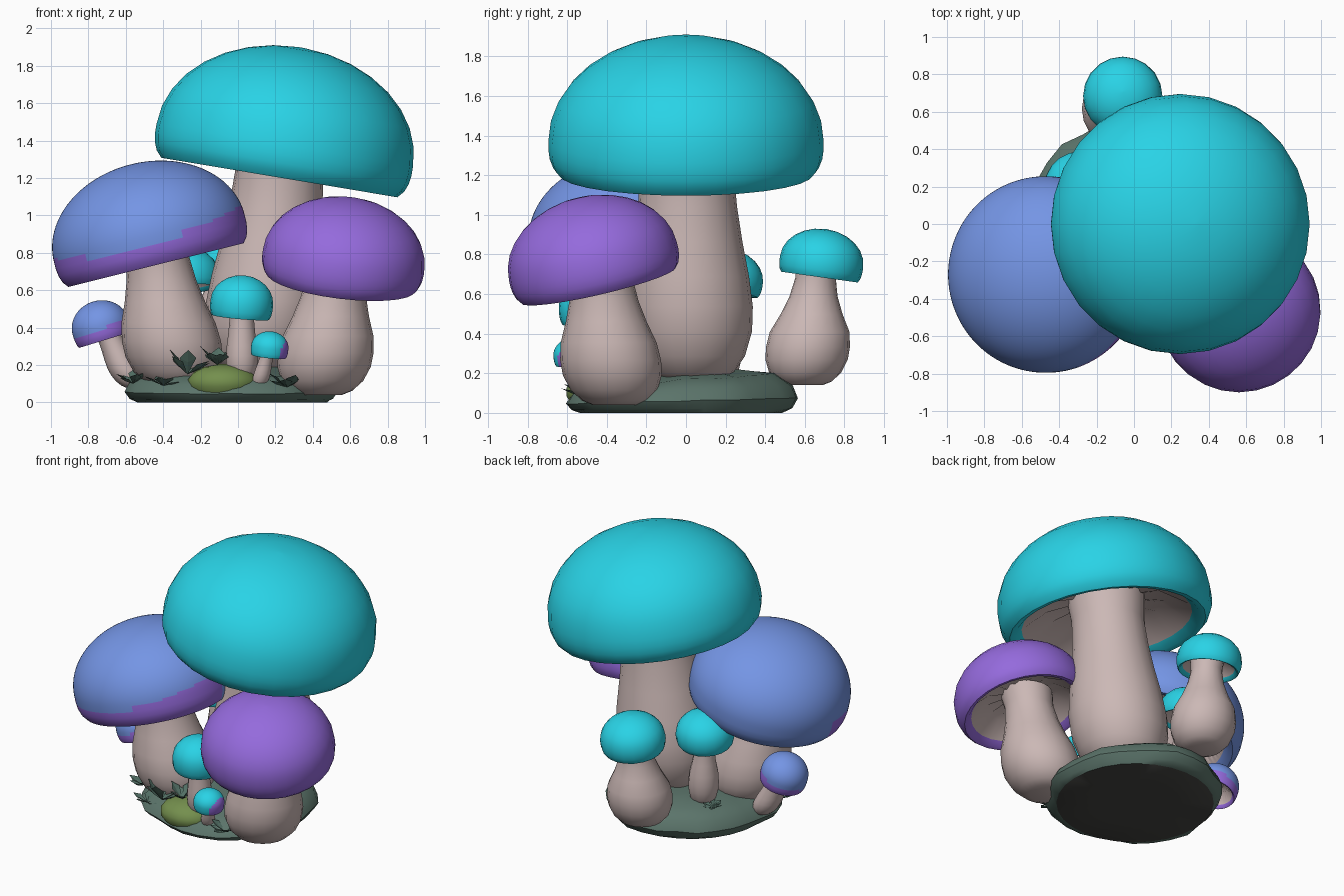
import bpy, math, random
from mathutils import Vector, Matrix

if "Cube" in bpy.data.objects:
    bpy.data.objects.remove(bpy.data.objects["Cube"])

random.seed(4)
TAU = 2 * math.pi


def mat(name, r, g, b):
    m = bpy.data.materials.new(name)
    m.diffuse_color = (r, g, b, 1)
    m.use_nodes = True
    m.node_tree.nodes["Principled BSDF"].inputs["Base Color"].default_value = m.diffuse_color
    return m


CYAN = mat("cyan cap", 0.022, 0.65, 0.79)
BLUE = mat("blue cap", 0.175, 0.30, 0.78)
PURPLE = mat("purple cap", 0.30, 0.145, 0.72)
STEM = mat("pale stem", 0.60, 0.48, 0.465)
SOIL = mat("grey green ground", 0.105, 0.175, 0.145)
DARK = mat("dark underside", 0.06, 0.06, 0.055)
MOSS = mat("olive moss", 0.175, 0.275, 0.075)
LEAF = mat("dark leaf", 0.085, 0.16, 0.13)


def make(name, verts, faces, mats, rule=None, smooth=True, angle=50):
    """Mesh object; rule(face centre, face index) gives the material slot."""
    me = bpy.data.meshes.new(name)
    me.from_pydata([tuple(v) for v in verts], [], faces)
    for m in mats:
        me.materials.append(m)
    me.validate()
    for p in me.polygons:
        p.use_smooth = smooth
        if rule:
            p.material_index = rule(p.center, p.index)
    if smooth:
        me.set_sharp_from_angle(angle=math.radians(angle))
    ob = bpy.data.objects.new(name, me)
    bpy.context.collection.objects.link(ob)
    return ob


def loft(rings):
    """Join equal-length closed rings and fill both ends."""
    n = len(rings[0])
    verts = [v for r in rings for v in r]
    faces = []
    for i in range(len(rings) - 1):
        for j in range(n):
            k = (j + 1) % n
            faces.append((i * n + j, i * n + k, (i + 1) * n + k, (i + 1) * n + j))
    faces.append(tuple(reversed(range(n))))
    faces.append(tuple((len(rings) - 1) * n + j for j in range(n)))
    return verts, faces


def cap(name, centre, R, H, lip, rx, ry, colour, second=None, rule=None, n=28, dome=8):
    """Tilted dome with a rounded lip and a hollow, ridged pale underside."""
    inner = [(0.22, 0.06 * H), (0.55, -0.02 * H), (0.80, -lip * 0.72)]
    lips = [(0.865, -lip * 0.96), (0.92, -lip), (0.965, -lip * 0.8), (0.99, -lip * 0.55),
            (1.0, -lip * 0.28)]
    top = [(math.cos(a), H * math.sin(a)) for a in
           [i / dome * math.pi / 2 * 0.985 for i in range(dome + 1)]]
    xf = Matrix.Translation(centre) @ Matrix.Rotation(math.radians(ry), 4, 'Y') \
        @ Matrix.Rotation(math.radians(rx), 4, 'X')
    rings = []
    for i, (r, z) in enumerate(inner + lips + top):
        ring = []
        for j in range(n):
            a = TAU * j / n
            dz = (0.02 * R * (-1) ** j) if i in (0, 1) else 0   # gill ridges
            ring.append(xf @ Vector((r * R * math.cos(a), r * R * math.sin(a), z + dz)))
        rings.append(ring)
    v, f = loft(rings)

    def pick(c, i):
        if i < 2 * n or i == len(f) - 2:
            return 1
        return 2 if rule and rule(c) else 0
    return make(name, v, f, [colour, STEM] + ([second] if second else []), pick)


def stem(name, base, top, r, neck, n=20):
    """Bulbous stem; neck is the narrow radius as a share of r."""
    base, top = Vector(base), Vector(top)
    prof = [(0, 0.45), (0.03, 0.66), (0.1, 0.86), (0.2, 0.98), (0.3, 1.0), (0.42, 0.95)]
    prof += [(0.56, 0.95 + (neck - 0.95) * 0.45), (0.7, 0.95 + (neck - 0.95) * 0.8),
             (0.85, neck), (1, neck * 1.08)]
    rings = []
    for t, s in prof:
        c = base.lerp(top, t)
        rings.append([c + Vector((r * s * math.cos(TAU * j / n), r * s * math.sin(TAU * j / n), 0))
                      for j in range(n)])
    v, f = loft(rings)
    return make(name, v, f, [STEM])


# Large and medium caps
cap("large_cyan_cap", (0.25, 0, 1.375), 0.695, 0.53, 0.175, 0, 9.5, CYAN)
cap("blue_cap", (-0.475, -0.27, 0.88), 0.525, 0.405, 0.15, 0, -14, BLUE, PURPLE,
    lambda c: c.y < -0.24 and c.z < 0.765 + 0.28 * (c.x + 1) ** 2, n=128, dome=40)
cap("purple_cap", (0.565, -0.47, 0.765), 0.435, 0.33, 0.125, 13, 7, PURPLE)

# Large and medium stems
stem("large_stem", (0.11, 0.025, 0.16), (0.24, 0, 1.42), 0.32, 0.74)
stem("blue_stem", (-0.315, -0.2, 0.08), (-0.45, -0.25, 0.90), 0.265, 0.64)
stem("purple_stem", (0.44, -0.355, 0.04), (0.54, -0.44, 0.79), 0.255, 0.62)

# Small mushrooms
cap("back_cap", (-0.06, 0.685, 0.765), 0.212, 0.165, 0.08, -8, 0, CYAN, n=20, dome=6)
stem("back_stem", (-0.07, 0.595, 0.14), (-0.06, 0.665, 0.78), 0.212, 0.48)
cap("rear_left_cap", (-0.29, 0.2, 0.68), 0.19, 0.15, 0.075, -8, -4, CYAN, n=20, dome=6)
stem("rear_left_stem", (-0.26, 0.18, 0.16), (-0.29, 0.2, 0.70), 0.1, 0.6, 14)
cap("front_cap", (0.02, -0.475, 0.535), 0.168, 0.145, 0.08, 4, 5, CYAN, n=20, dome=6)
stem("front_stem", (0.02, -0.45, 0.12), (0.02, -0.475, 0.55), 0.085, 0.75, 14)
cap("tiny_cap", (0.17, -0.57, 0.295), 0.10, 0.085, 0.05, 6, 6, CYAN, PURPLE,
    lambda c: c.x - 0.4 * (c.z - 0.29) > 0.235, n=40, dome=14)
stem("tiny_stem", (0.11, -0.5, 0.08), (0.17, -0.565, 0.31), 0.045, 0.75, 12)
cap("left_cap", (-0.735, -0.06, 0.405), 0.155, 0.14, 0.075, 0, -17, BLUE, PURPLE,
    lambda c: c.z < 0.33 + 0.42 * (c.x + 0.88) and c.x > -0.87, n=64, dome=20)
stem("left_stem", (-0.56, -0.06, 0.08), (-0.72, -0.06, 0.42), 0.09, 0.75, 14)

# Ground mound with a flat dark bottom
N = 28
wob = [random.uniform(0.95, 1.04) for _ in range(N)]
rings = []
for s, z in [(0.5, 0), (0.93, 0), (1.0, 0.02), (1.05, 0.06), (1.0, 0.115), (0.84, 0.165),
             (0.5, 0.195), (0.1, 0.2)]:
    ring = []
    for j in range(N):
        a = TAU * j / N
        w = wob[j] if z > 0 else 1
        x, y = 0.545 * s * w * math.cos(a), 0.55 * s * w * math.sin(a)
        ring.append((x - 0.03, y - 0.025, z * (1 + 0.22 * y / 0.55 + random.uniform(-.04, .04))))
    rings.append(ring)
v, f = loft(rings)
make("ground", v, f, [SOIL, DARK], lambda c, i: 1 if c.z < 0.001 else 0, angle=40)

# Moss patch
rings = [[(-0.08 + 0.19 * math.cos(e) * math.cos(TAU * j / 18),
           -0.45 + 0.16 * math.cos(e) * math.sin(TAU * j / 18),
           0.105 + 0.10 * math.sin(e)) for j in range(18)]
         for e in (-0.6, -0.2, 0.2, 0.6, 1.0, 1.45)]
v, f = loft(rings)
make("moss_patch", v, f, [MOSS])


# Leafy tufts
def tuft(name, x, y, z, size, count, up):
    verts, faces = [], []
    for i in range(count):
        a = TAU * i / count + random.uniform(-0.3, 0.3)
        e = up * random.uniform(0.6, 1.3)
        d = Vector((math.cos(a) * math.cos(e), math.sin(a) * math.cos(e), math.sin(e)))
        side = Vector((-math.sin(a), math.cos(a), 0)) * size * 0.3
        fold = Vector((0, 0, -0.1 * size))
        o, L = Vector((x, y, z)), size * random.uniform(0.8, 1.2)
        b = len(verts)
        verts += [o, o + d * L * 0.6 + side, o + d * L + fold, o + d * L * 0.6 - side,
                  o + d * L * 0.55 + fold]
        faces += [(b, b + 1, b + 4), (b + 1, b + 2, b + 4), (b + 2, b + 3, b + 4), (b + 3, b, b + 4)]
    make(name, verts, faces, [LEAF], smooth=False)


tuft("left_tuft", -0.56, -0.27, 0.10, 0.11, 8, 0.7)
tuft("front_left_tuft", -0.27, -0.47, 0.15, 0.15, 8, 0.85)
tuft("front_mid_tuft", -0.11, -0.47, 0.20, 0.12, 8, 0.85)
tuft("front_right_tuft", 0.26, -0.51, 0.08, 0.12, 10, 0.6)
tuft("front_edge_tuft", -0.40, -0.45, 0.09, 0.10, 6, 0.5)
tuft("back_tuft", -0.38, 0.24, 0.185, 0.08, 7, 0.4)
